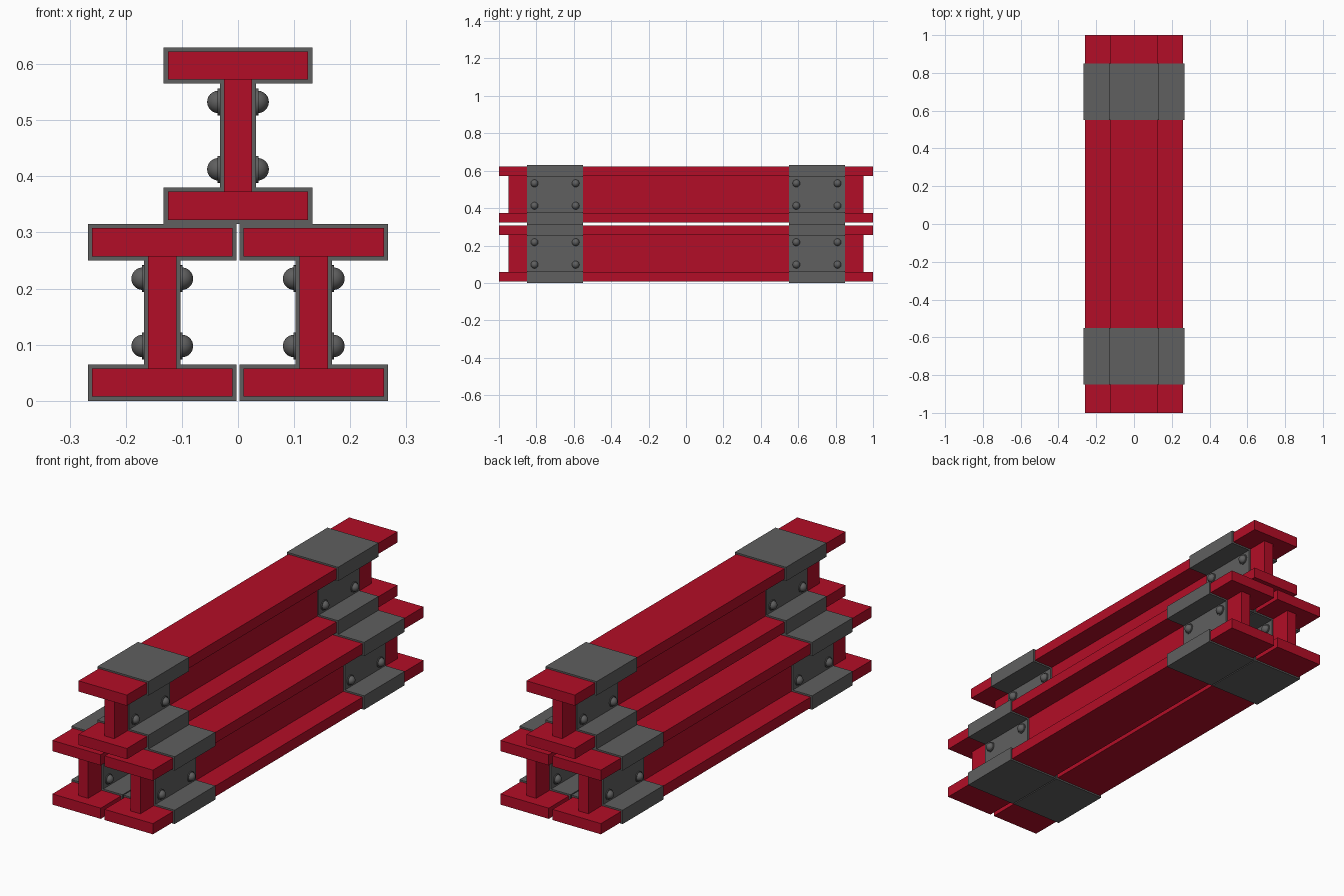
import bpy, bmesh, math
from mathutils import Matrix, Vector

if "Cube" in bpy.data.objects:
    bpy.data.objects.remove(bpy.data.objects["Cube"])

T = 0.0075                    # sleeve thickness
HALF_H = 0.15                 # half height of a beam
RISE = 2 * (HALF_H + T)       # height of one sleeved beam


def paint(name, rgb):
    mat = bpy.data.materials.new(name)
    mat.diffuse_color = (*rgb, 1)
    mat.use_nodes = True
    mat.node_tree.nodes["Principled BSDF"].inputs["Base Color"].default_value = mat.diffuse_color
    return mat


RED = paint("red_paint", (0.45, 0.004, 0.02))
STEEL = paint("dark_steel", (0.115, 0.115, 0.115))


def finish(bm, name, mat, loc):
    bmesh.ops.recalc_face_normals(bm, faces=bm.faces)
    mesh = bpy.data.meshes.new(name)
    bm.to_mesh(mesh)
    bm.free()
    mesh.materials.append(mat)
    ob = bpy.data.objects.new(name, mesh)
    ob.location = loc
    bpy.context.collection.objects.link(ob)
    return ob


def add_box(bm, size, centre):
    m = Matrix.Translation(centre) @ Matrix.Diagonal((*size, 1))
    bmesh.ops.create_cube(bm, size=1, matrix=m)


# Beam: two flanges and a slightly shorter web
def beam(name, loc):
    bm = bmesh.new()
    for s in (-1, 1):
        add_box(bm, (0.25, 2.0, 0.05), (0, 0, s * 0.125))
    add_box(bm, (0.05, 1.9, 0.2), (0, 0, 0))
    finish(bm, name, RED, loc)


# Sleeve: I-shaped profile, one thickness larger than the beam
def sleeve(name, loc):
    w, h, web, inner = 0.125 + T, HALF_H + T, 0.025 + T, 0.1 - T
    quarter = [(w, h), (w, inner), (web, inner)]
    right = quarter + [(x, -z) for x, z in reversed(quarter)]
    profile = right + [(-x, z) for x, z in reversed(right)]
    bm = bmesh.new()
    face = bm.faces.new([bm.verts.new((x, -0.15, z)) for x, z in profile])
    ext = bmesh.ops.extrude_face_region(bm, geom=[face])
    verts = [v for v in ext["geom"] if isinstance(v, bmesh.types.BMVert)]
    bmesh.ops.translate(bm, verts=verts, vec=(0, 0.3, 0))
    finish(bm, name, STEEL, loc)


# Rivets: washer and dome head, four on each side of the web
def rivets(name, loc):
    bm = bmesh.new()
    for sx in (-1, 1):
        turn = Matrix.Rotation(sx * math.pi / 2, 4, 'Y')
        for y in (-0.11, 0.11):
            for z in (-0.06, 0.06):
                m = Matrix.Translation((sx * 0.034, y, z)) @ turn
                bmesh.ops.create_cone(bm, cap_ends=True, segments=32, radius1=0.024,
                                      radius2=0.024, depth=0.005, matrix=m)
                m = Matrix.Translation((sx * 0.035, y, z)) @ turn
                bmesh.ops.create_uvsphere(bm, u_segments=32, v_segments=16,
                                          radius=0.02, matrix=m)
    ob = finish(bm, name, STEEL, loc)
    bpy.ops.object.select_all(action='DESELECT')
    ob.select_set(True)
    bpy.context.view_layer.objects.active = ob
    bpy.ops.object.shade_smooth_by_angle(angle=math.radians(40))


# Pyramid stack: two beams below, one on top
for label, x, z in (("left", -0.135, RISE / 2), ("right", 0.135, RISE / 2),
                    ("top", 0, RISE * 1.5)):
    beam(f"{label}_beam", (x, 0, z))
    for end, y in (("front", -0.7), ("back", 0.7)):
        sleeve(f"{label}_{end}_sleeve", (x, y, z))
        rivets(f"{label}_{end}_rivets", (x, y, z))
